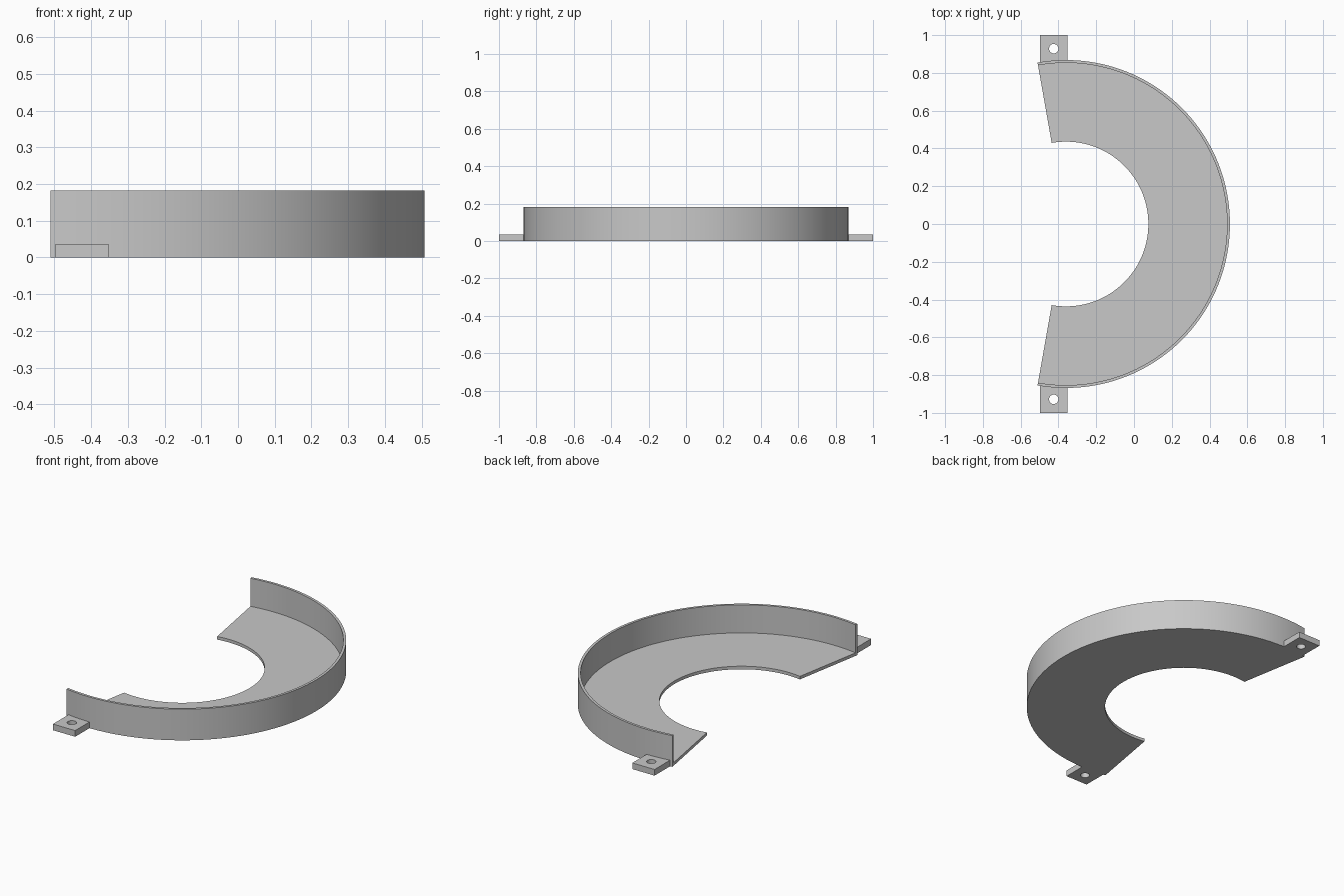
import bpy, bmesh
from math import sin, cos, radians, pi

cube = bpy.data.objects.get("Cube")
if cube:
    bpy.data.objects.remove(cube, do_unlink=True)

# Dimensions
CX = -0.36                       # centre of the arc on x
R_IN, R_OUT, R_WALL = 0.436, 0.868, 0.853
FLOOR, HEIGHT, TAB_H = 0.018, 0.182, 0.036
HALF_ANGLE, STEPS = 100, 100

grey = bpy.data.materials.new("plain_grey")
grey.use_nodes = True
colour = (0.58, 0.58, 0.58, 1)
grey.diffuse_color = colour
grey.node_tree.nodes["Principled BSDF"].inputs["Base Color"].default_value = colour


def loft(name, rings, closed):
    """Skin quads between successive rings; close the loop or cap both ends."""
    bm = bmesh.new()
    loops = [[bm.verts.new(p) for p in ring] for ring in rings]
    pairs = list(zip(loops, loops[1:]))
    if closed:
        pairs.append((loops[-1], loops[0]))
    else:
        bm.faces.new(loops[0])
        bm.faces.new(loops[-1])
    for a, b in pairs:
        for i in range(len(a)):
            j = (i + 1) % len(a)
            bm.faces.new((a[i], a[j], b[j], b[i]))
    bmesh.ops.recalc_face_normals(bm, faces=bm.faces)
    mesh = bpy.data.meshes.new(name)
    bm.to_mesh(mesh)
    bm.free()
    mesh.materials.append(grey)
    obj = bpy.data.objects.new(name, mesh)
    bpy.context.collection.objects.link(obj)
    bpy.ops.object.select_all(action='DESELECT')
    obj.select_set(True)
    bpy.context.view_layer.objects.active = obj
    bpy.ops.object.shade_smooth_by_angle(angle=radians(30))
    return obj


# Curved tray: L-shaped section (floor and outer wall) swept around the arc
section = [(R_IN, 0), (R_OUT, 0), (R_OUT, HEIGHT),
           (R_WALL, HEIGHT), (R_WALL, FLOOR), (R_IN, FLOOR)]
angles = [radians(HALF_ANGLE * (2 * i / STEPS - 1)) for i in range(STEPS + 1)]
loft("curved_tray",
     [[(CX + r * cos(a), r * sin(a), z) for r, z in section] for a in angles],
     closed=False)


# Mounting tabs: rectangular plates with a round screw hole
def tab(name, side):
    x, y, hx, hy, hole = -0.425, side * 0.928, 0.072, 0.072, 0.025
    rings = []
    for i in range(32):
        c, s = cos(i * pi / 16), sin(i * pi / 16)
        m = max(abs(c), abs(s))
        inner = (x + hole * c, y + hole * s)
        outer = (x + hx * c / m, y + hy * s / m)
        rings.append([(*inner, 0), (*outer, 0), (*outer, TAB_H), (*inner, TAB_H)])
    loft(name, rings, closed=True)


tab("back_mounting_tab", 1)
tab("front_mounting_tab", -1)
